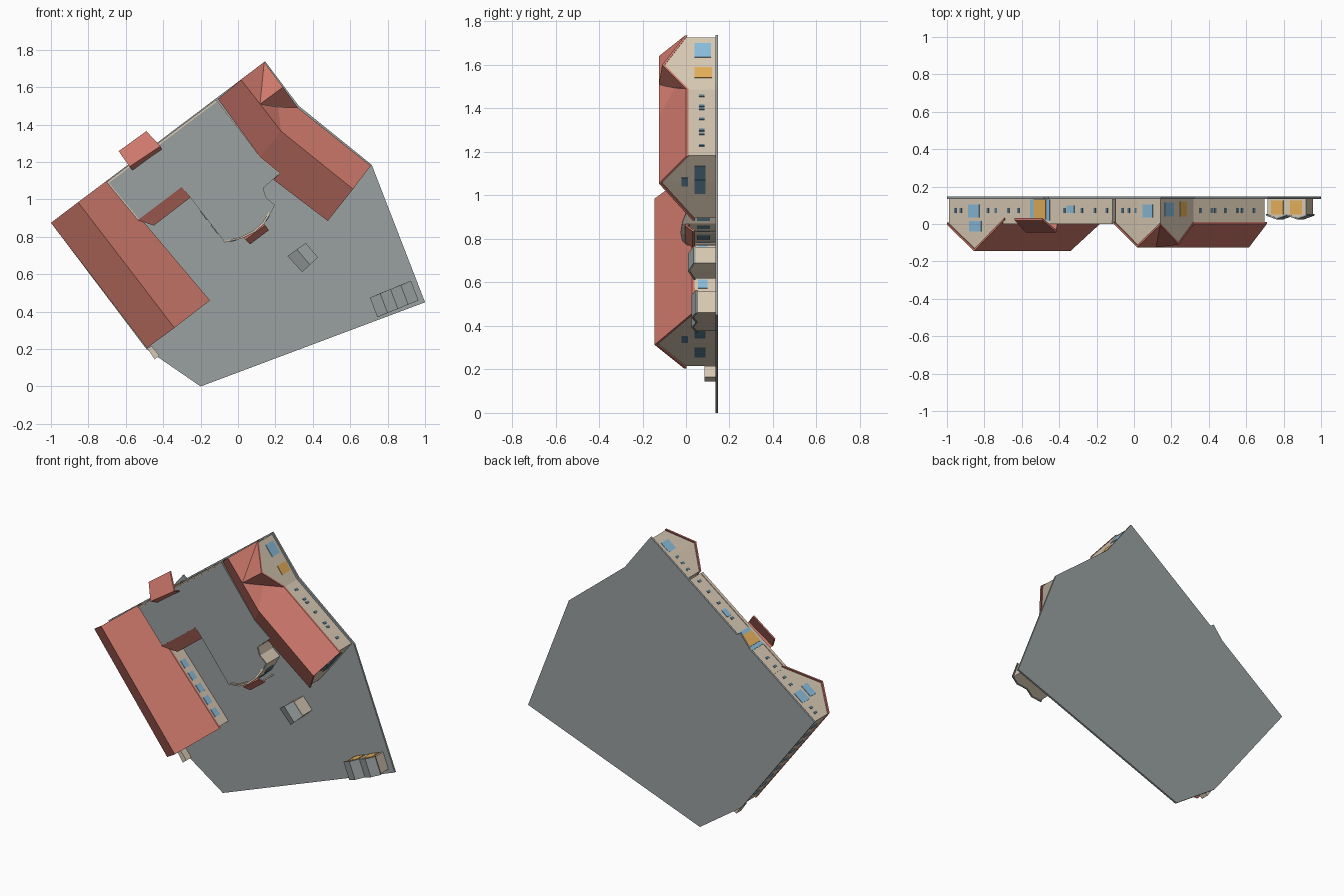
import bpy, bmesh, math
from collections import Counter

if "Cube" in bpy.data.objects:
    bpy.data.objects.remove(bpy.data.objects["Cube"])

GROUND = 0.135  # y of the ground surface; buildings rise towards -y


def material(name, rgb):
    m = bpy.data.materials.new(name)
    m.diffuse_color = (*rgb, 1)
    m.use_nodes = True
    m.node_tree.nodes["Principled BSDF"].inputs["Base Color"].default_value = m.diffuse_color
    return m


RED = material("red_tile", (0.62, 0.19, 0.15))
WALL = material("cream_wall", (0.68, 0.58, 0.45))
GREY = material("grey_slab", (0.32, 0.35, 0.35))
BLUE = material("blue_glass", (0.25, 0.5, 0.7))
DARK = material("dark_glass", (0.1, 0.2, 0.28))
WOOD = material("orange_wood", (0.75, 0.42, 0.1))


def solid(name, pts, faces, mat, bottom=None, thick=0.012):
    """Top surface through (x, z, y) points, extruded along +y."""
    n = len(pts)
    faces = faces or [list(range(n))]
    verts = [(x, y, z) for x, z, y in pts]
    verts += [(x, y + thick if bottom is None else bottom, z) for x, z, y in pts]
    edges = [(f[i], f[(i + 1) % len(f)]) for f in faces for i in range(len(f))]
    count = Counter(frozenset(e) for e in edges)
    allf = [list(f) for f in faces] + [[i + n for i in reversed(f)] for f in faces]
    allf += [[b, a, a + n, b + n] for a, b in edges if count[frozenset((a, b))] == 1]
    me = bpy.data.meshes.new(name)
    me.from_pydata(verts, [], allf)
    bm = bmesh.new()
    bm.from_mesh(me)
    bmesh.ops.recalc_face_normals(bm, faces=bm.faces)
    bm.to_mesh(me)
    bm.free()
    me.materials.append(mat)
    ob = bpy.data.objects.new(name, me)
    bpy.context.collection.objects.link(ob)
    return ob


def flat(name, outline, y, mat, bottom):
    return solid(name, [(x, z, y) for x, z in outline], None, mat, bottom)


def inset(pts, s=0.975, drop=0.006):
    cx = sum(p[0] for p in pts) / len(pts)
    cz = sum(p[1] for p in pts) / len(pts)
    return [(cx + (p[0] - cx) * s, cz + (p[1] - cz) * s, p[2] + drop) for p in pts]


def panel(name, a, b, t, w, y0, y1, mat, half=0.004):
    """Box of width w set on the wall line a-b at fraction t."""
    dx, dz = b[0] - a[0], b[1] - a[1]
    l = math.hypot(dx, dz)
    dx, dz = dx / l, dz / l
    cx, cz = a[0] + dx * l * t, a[1] + dz * l * t
    out = [(cx + dx * u * w / 2 - dz * v * half, cz + dz * u * w / 2 + dx * v * half)
           for u, v in ((-1, -1), (1, -1), (1, 1), (-1, 1))]
    return flat(name, out, y0, mat, y1)


def windows(name, a, b, ts, w=0.014, y0=0.06, y1=0.085, mat=DARK):
    for t in ts:
        panel(name, a, b, t, w, y0, y1, mat)


# ground slab and entrance pad
flat("ground_slab", [(-.2, 0), (1, .45), (.715, 1.185), (.325, 1.5), (.145, 1.738),
                     (-1, .875), (-.49, .2), (-.44, .165)], GROUND, GREY, 0.147)
flat("entrance_pad", [(-.56, 1.2), (-.48, 1.3), (-.4, 1.24), (-.47, 1.14)], GROUND, GREY, 0.147)

# left wing
LEFT = [(-1, .875, -.005), (-.855, .985, -.145), (-.695, 1.105, .02),
        (-.15, .46, .03), (-.34, .313, -.145), (-.487, .205, -.01)]
LF = [[0, 1, 4, 5], [1, 2, 3, 4]]
solid("left_wing_roof", LEFT, LF, RED)
lb = inset(LEFT)
solid("left_wing_walls", lb, LF, WALL, GROUND + .005)

# right wing with bent ridge and cross gable
RIGHT = [(-.107, 1.537, 0), (.016, 1.64, -.125), (.14, 1.735, -.005), (.118, 1.51, -.125),
         (.24, 1.6, -.11), (.32, 1.49, 0), (.214, 1.495, -.05), (.23, 1.365, -.125),
         (.71, 1.18, 0), (.615, 1.055, -.125), (.48, .885, .03), (.19, 1.105, .03),
         (.225, 1.14, .005), (.118, 1.227, 0)]
RF = [[0, 1, 3, 7, 13], [1, 2, 3], [2, 4, 3], [3, 4, 5, 6], [3, 6, 7],
      [7, 6, 5, 8, 9], [7, 9, 10, 11, 12, 13]]
solid("right_wing_roof", RIGHT, RF, RED)
rb = inset(RIGHT)
solid("right_wing_walls", rb, RF, WALL, GROUND + .005)

# flat-roofed middle block with bowed front
ARC = [(.176, .93), (.14, .87), (.09, .825), (.02, .79), (-.07, .77)]
MID = [(-.7, 1.09), (-.115, 1.53), (.118, 1.227), (.225, 1.14), (.135, 1.06), (.15, 1.01),
       (.197, .97)] + ARC + [(-.255, 1.01), (-.3, 1.065), (-.535, .89)]
flat("middle_walls", MID, .008, WALL, GROUND + .005)
flat("middle_flat_roof", [p[:2] for p in inset([(x, z, 0) for x, z in MID], .985)], .003, GREY, .012)
panel("middle_parapet", MID[0], MID[1], .5, .73, 0, .02, WALL)

# curved parapet above the bowed front
n = len(ARC)
rise = [.005, -.018, -.025, -.018, .005]
strip = [(x, z, y) for (x, z), y in zip(ARC, rise)]
strip += [(x - .008, z + .008, y) for (x, z), y in zip(ARC, rise)]
solid("bowed_parapet", strip, [[i, i + 1, i + 1 + n, i + n] for i in range(n - 1)], WALL, .02)

# lean-to beside the left wing
LEAN = [(-.535, .89, 0), (-.3, 1.067, 0), (-.255, 1.01, .04), (-.45, .86, .04)]
solid("lean_to_roof", LEAN, None, RED)
solid("lean_to_walls", inset(LEAN), None, WALL, GROUND)

# entrance canopy: long outer slope, steep inner slope
solid("entrance_canopy", [(-.638, 1.258, .02), (-.49, 1.365, .02), (-.415, 1.285, -.045),
                          (-.58, 1.175, -.045), (-.555, 1.145, .03), (-.405, 1.255, .03)],
      [[0, 1, 2, 3], [3, 2, 5, 4]], RED)

# small gabled porch at the bowed front
solid("porch_roof", [(.015, .81, .03), (.04, .785, -.005), (.065, .76, .03),
                     (.165, .835, .03), (.145, .862, -.005), (.125, .89, .03)],
      [[0, 1, 4, 5], [1, 2, 3, 4]], RED)
for x, z in ((.07, .775), (.15, .84)):
    flat("porch_post", [(x - .005, z), (x, z - .005), (x + .005, z), (x, z + .005)], .03, WALL, GROUND)

# courtyard kiosk
KIOSK = [(.265, .697, .035), (.315, .733, .01), (.362, .767, .035),
         (.428, .69, .035), (.385, .65, .01), (.343, .612, .035)]
solid("kiosk_roof", KIOSK, LF, GREY, thick=.008)
solid("kiosk_walls", inset(KIOSK, .94), LF, WALL, GROUND)

# double-gabled shed
a, b, d = (.705, .475), (.925, .565), (.745, .37)


def shed(u, v, y):
    return (a[0] + (b[0] - a[0]) * u + (d[0] - a[0]) * v,
            a[1] + (b[1] - a[1]) * u + (d[1] - a[1]) * v, y)


SHED = [shed(u, v, y) for v in (0, 1)
        for u, y in ((0, .045), (.25, .025), (.5, .045), (.75, .025), (1, .045))]
SF = [[i, i + 1, i + 6, i + 5] for i in range(4)]
solid("shed_roof", SHED, SF, GREY, thick=.008)
solid("shed_walls", inset(SHED, .93), SF, WALL, GROUND)
windows("shed_door", shed(0, .03, 0), shed(1, .03, 0), (.27, .73), .07, .05, .125, WOOD)

# low boundary wall
flat("low_wall", [(-.485, .205), (-.445, .145), (-.42, .165), (-.46, .215)], .085, WALL, GROUND)

# street side windows and entrance doors
windows("left_gable_window", lb[0], lb[2], (.45,), .075, .035, .105, BLUE)
windows("left_gable_attic_window", lb[0], lb[2], (.48,), .08, -.04, .015, BLUE)
windows("left_gable_small_window", lb[0], lb[2], (.12, .22, .7, .85))
windows("street_small_window", MID[0], MID[1], (.05, .14, .56, .72, .84, .95))
windows("street_window", MID[0], MID[1], (.62,), .05, .06, .1, BLUE)
windows("entrance_glazing", MID[0], MID[1], (.34,), .13, .02, .13, BLUE)
panel("entrance_door", MID[0], MID[1], .34, .08, .025, .13, WOOD, .008)
windows("right_gable_window", rb[0], rb[2], (.72,), .07, .035, .105, BLUE)
windows("right_gable_small_window", rb[0], rb[2], (.15, .3, .45))
windows("cross_gable_window", rb[2], rb[5], (.25,), .08, .04, .115, BLUE)
windows("cross_gable_door", rb[2], rb[5], (.68,), .06, .04, .12, WOOD)
windows("outer_small_window", rb[5], rb[8], (.1, .25, .3, .45, .62, .68, .85))

# courtyard side windows
windows("right_end_window", rb[8], rb[10], (.28, .5), .08, .04, .09)
windows("right_end_attic_window", rb[8], rb[10], (.42,), .05, -.02, .01)
windows("left_end_window", lb[3], lb[5], (.4, .75), .07, .04, .09)
windows("left_end_attic_window", lb[3], lb[5], (.5,), .05, -.02, .01)
windows("left_yard_window", lb[2], lb[3], (.5, .6, .7, .8, .9), .05, .055, .1, BLUE)
windows("left_outer_window", lb[0], lb[5], [.1 + .1 * i for i in range(9)], .03, .05, .09, BLUE)
windows("right_yard_window", rb[10], rb[11], (.2, .4, .6, .8), .05, .055, .1, BLUE)
for p, q in zip(ARC, ARC[1:]):
    windows("bowed_front_window", p, q, (.5,), .035, .05, .11)
windows("middle_yard_window", MID[11], MID[12], (.3, .6), .06, .05, .1)
